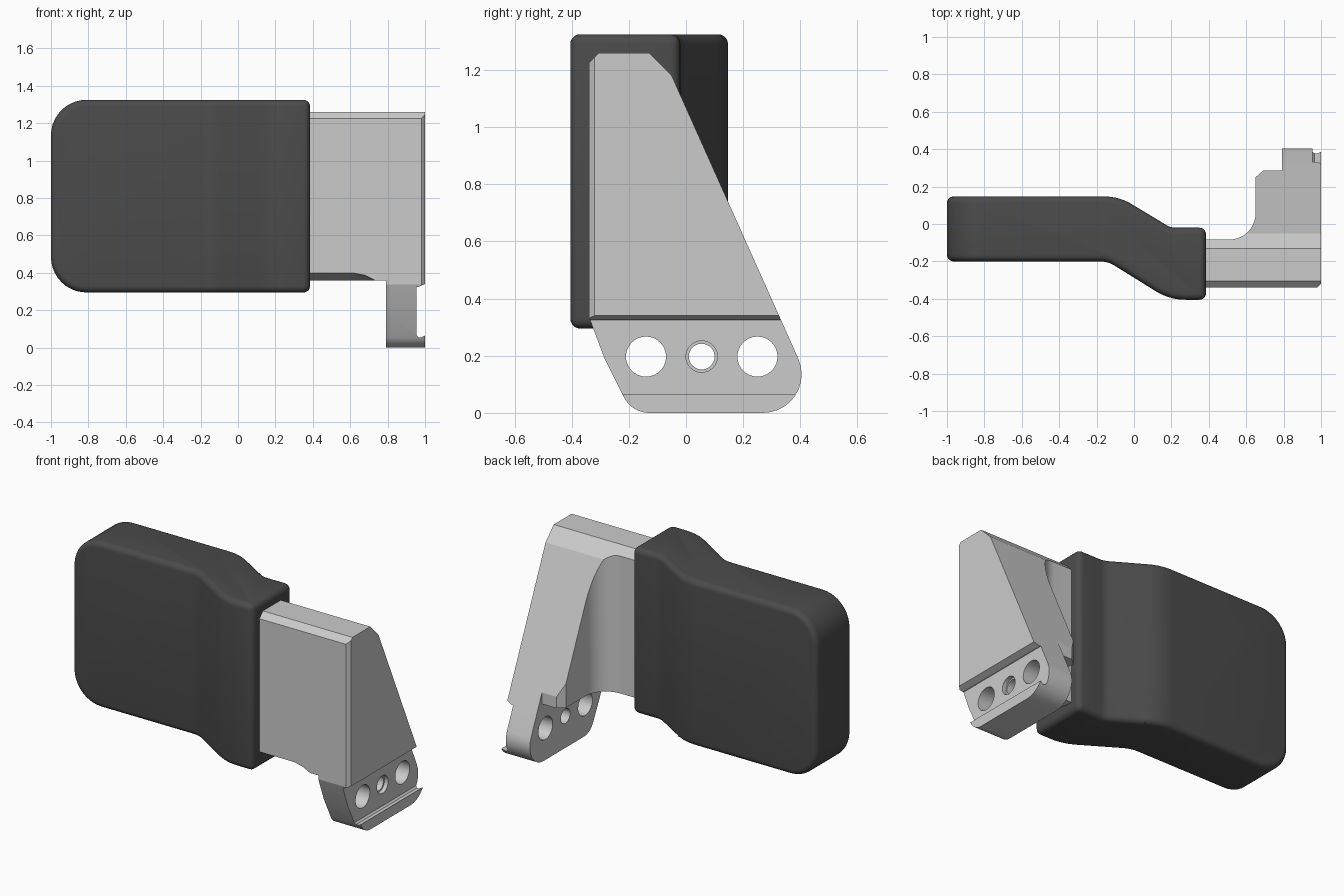
import bpy, bmesh, math
from mathutils import Vector

if "Cube" in bpy.data.objects:
    bpy.data.objects.remove(bpy.data.objects["Cube"])


def fillet(pts, seg=10):
    """2D outline; points given as (u, v, r) get their corner rounded with radius r."""
    out = []
    for i, p in enumerate(pts):
        c = Vector(p[:2])
        if len(p) < 3:
            out.append(c)
            continue
        a = (Vector(pts[i - 1][:2]) - c).normalized()
        b = (Vector(pts[(i + 1) % len(pts)][:2]) - c).normalized()
        half = a.angle(b) / 2
        centre = c + (a + b).normalized() * (p[2] / math.sin(half))
        start = c + a * (p[2] / math.tan(half)) - centre
        sweep = math.pi - 2 * half
        if a.x * b.y - a.y * b.x > 0:
            sweep = -sweep
        for k in range(seg + 1):
            t = sweep * k / seg
            out.append(centre + Vector((start.x * math.cos(t) - start.y * math.sin(t),
                                        start.x * math.sin(t) + start.y * math.cos(t))))
    return out


def prism(name, pts, axis, lo, hi, drop=0.0):
    """Extrude a 2D outline along an axis; drop lowers the far end in z."""
    place = {'x': lambda u, v, t: (t, u, v),
             'y': lambda u, v, t: (u, t, v),
             'z': lambda u, v, t: (u, v, t)}[axis]
    bm = bmesh.new()
    near = [bm.verts.new(place(u, v, lo)) for u, v in pts]
    far = [bm.verts.new(Vector(place(u, v, hi)) - Vector((0, 0, drop))) for u, v in pts]
    bm.faces.new(near)
    bm.faces.new(far)
    n = len(pts)
    for i in range(n):
        j = (i + 1) % n
        bm.faces.new((near[i], near[j], far[j], far[i]))
    bmesh.ops.recalc_face_normals(bm, faces=bm.faces)
    me = bpy.data.meshes.new(name)
    bm.to_mesh(me)
    bm.free()
    ob = bpy.data.objects.new(name, me)
    bpy.context.collection.objects.link(ob)
    return ob


def bake(ob):
    dg = bpy.context.evaluated_depsgraph_get()
    me = bpy.data.meshes.new_from_object(ob.evaluated_get(dg))
    ob.modifiers.clear()
    ob.data = me


def combine(ob, other, op):
    m = ob.modifiers.new("bool", 'BOOLEAN')
    m.operation, m.object, m.solver = op, other, 'EXACT'
    bake(ob)
    bpy.data.objects.remove(other)


def circle(u, v, r, n=40):
    return [(u + r * math.cos(2 * math.pi * i / n), v + r * math.sin(2 * math.pi * i / n))
            for i in range(n)]


def smooth(ob, angle):
    bpy.ops.object.select_all(action='DESELECT')
    bpy.context.view_layer.objects.active = ob
    ob.select_set(True)
    bpy.ops.object.shade_smooth_by_angle(angle=math.radians(angle))


# Pad: S-bent slab with rounded outer corners and soft edges
pad = prism("pad", fillet([(-1, -0.2), (-0.14, -0.2, 0.15), (0.19, -0.405, 0.3), (0.385, -0.405),
                           (0.385, -0.02), (0.197, -0.02, 0.1), (-0.08, 0.147, 0.28),
                           (-1, 0.147)]), 'z', 0.295, 1.325)
corner_cut = prism("corner_cut", fillet([(-1, 0.295, 0.19), (0.6, 0.295),
                                         (0.6, 1.325), (-1, 1.325, 0.19)]), 'y', -0.6, 0.6)
combine(pad, corner_cut, 'INTERSECT')
bev = pad.modifiers.new("soft_edges", 'BEVEL')
bev.width, bev.segments = 0.035, 5
bev.limit_method, bev.angle_limit = 'ANGLE', math.radians(40)
bev.use_clamp_overlap = False
bake(pad)
smooth(pad, 30)
mat = bpy.data.materials.new("dark_rubber")
mat.diffuse_color = (0.07, 0.07, 0.07, 1)
mat.use_nodes = True
mat.node_tree.nodes["Principled BSDF"].inputs["Base Color"].default_value = mat.diffuse_color
pad.data.materials.clear()
pad.data.materials.append(mat)

# Bracket: plan outline crossed with the slanted side outline
bracket = prism("bracket", fillet([(0.33, -0.34), (0.98, -0.34), (1, -0.32), (1, 0.5), (0.79, 0.5),
                                   (0.79, 0.285), (0.69, 0.285), (0.65, 0.25),
                                   (0.65, -0.083, 0.14), (0.33, -0.083)]), 'z', -0.1, 1.4)
side = prism("side_cut", fillet([(-0.345, 1.22), (-0.305, 1.26), (-0.13, 1.26), (-0.05, 1.18),
                                 (0.46, 0.045), (0.44, 0.0), (-0.19, 0, 0.1), (-0.285, 0.19),
                                 (-0.345, 0.35)][:4] + [(0.478, 0.0, 0.135), (-0.19, 0, 0.1),
                                                        (-0.285, 0.19), (-0.345, 0.35)]),
             'x', 0, 1.5)
combine(bracket, side, 'INTERSECT')

# Underside relief, leaving only the mounting flange below
under = prism("under_cut", [(0, -0.5), (0.79, -0.5), (0.79, 0.36), (0, 0.36)], 'y', -1, 1)
combine(bracket, under, 'DIFFERENCE')
relief = prism("relief_cut", [(0.2, 0.3), (0.2, 0.402), (0.62, 0.402), (0.68, 0.39),
                              (0.75, 0.355), (0.75, 0.3)], 'y', -0.36, -0.07, 0.05)
combine(bracket, relief, 'DIFFERENCE')

# Recess on the outer face of the flange, between body and bottom lip
recess = prism("recess_cut", [(0.955, 0.065), (0.965, 0.055), (0.98, 0.055), (1.0, 0.065),
                              (1.1, 0.065), (1.1, 0.34), (1.0, 0.34), (0.965, 0.325),
                              (0.955, 0.325)], 'y', -1, 1)
combine(bracket, recess, 'DIFFERENCE')

# Two large holes and one countersunk centre hole
for y, r, lo in ((-0.14, 0.07, 0.5), (0.25, 0.07, 0.5), (0.055, 0.045, 0.5), (0.055, 0.055, 0.93)):
    combine(bracket, prism("hole_cut", circle(y, 0.197, r), 'x', lo, 1.3), 'DIFFERENCE')
smooth(bracket, 20)
